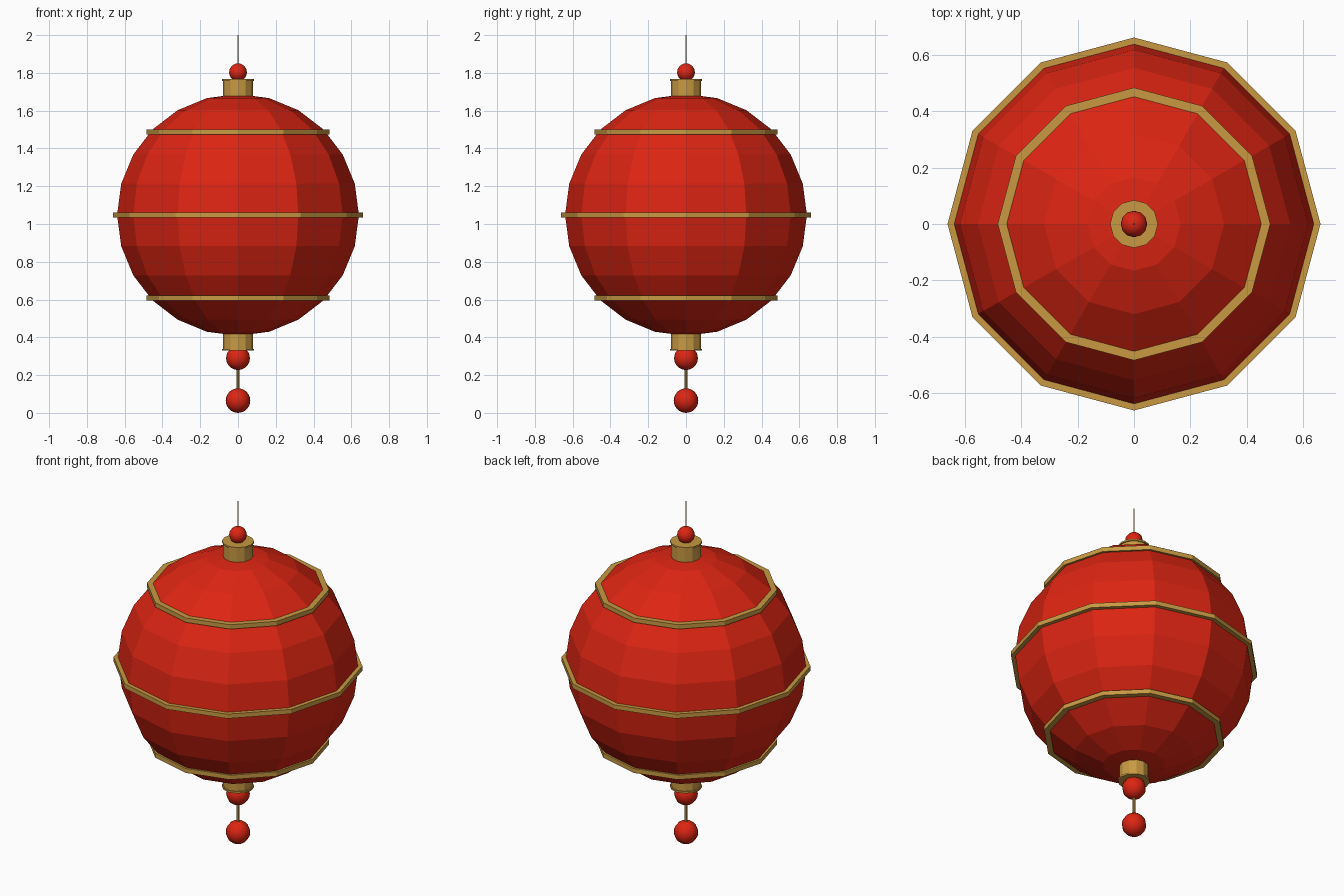
import bpy, bmesh, math

if "Cube" in bpy.data.objects:
    bpy.data.objects.remove(bpy.data.objects["Cube"])

def material(name, rgb):
    m = bpy.data.materials.new(name)
    m.diffuse_color = (*rgb, 1)
    m.use_nodes = True
    m.node_tree.nodes["Principled BSDF"].inputs["Base Color"].default_value = m.diffuse_color
    return m

RED = material("lantern red", (0.72, 0.018, 0.006))
GOLD = material("gold trim", (0.58, 0.32, 0.055))
SIDES = 12
CENTRE, RADIUS = 1.048, 0.64

def finish(bm, name, mat, smooth=False):
    bmesh.ops.recalc_face_normals(bm, faces=bm.faces)
    for f in bm.faces:
        f.smooth = smooth
    me = bpy.data.meshes.new(name)
    bm.to_mesh(me)
    bm.free()
    me.materials.append(mat)
    ob = bpy.data.objects.new(name, me)
    bpy.context.collection.objects.link(ob)
    return ob

def ball(name, z, r, rings=12, smooth=True):
    bm = bmesh.new()
    bmesh.ops.create_uvsphere(bm, u_segments=SIDES, v_segments=rings, radius=r)
    bmesh.ops.translate(bm, verts=bm.verts, vec=(0, 0, z))
    return finish(bm, name, RED, smooth)

def lathe(name, profile, mat, sides=SIDES, closed=False):
    """Revolve (radius, z) points; open profiles get end caps."""
    bm = bmesh.new()
    loops = [[bm.verts.new((r * math.cos(2 * math.pi * i / sides),
                            r * math.sin(2 * math.pi * i / sides), z))
              for i in range(sides)] for r, z in profile]
    pairs = list(zip(loops, loops[1:]))
    if closed:
        pairs.append((loops[-1], loops[0]))
    for a, b in pairs:
        for i in range(sides):
            j = (i + 1) % sides
            bm.faces.new((a[i], a[j], b[j], b[i]))
    if not closed:
        bm.faces.new(loops[0])
        bm.faces.new(loops[-1])
    return finish(bm, name, mat)

# Faceted paper body
ball("lantern_body", CENTRE, RADIUS, smooth=False)

# Three square-section hoops
def hoop(name, z, inner, outer, h=0.013):
    lathe(name, [(inner, z - h), (outer, z - h), (outer, z + h), (inner, z + h)],
          GOLD, closed=True)

hoop("middle_hoop", CENTRE, 0.625, 0.662)
hoop("upper_hoop", CENTRE + 0.44, 0.445, 0.484)
hoop("lower_hoop", CENTRE - 0.44, 0.445, 0.484)

# End caps with a thin outer rim, mirrored about the body centre
for name, s in (("top_cap", 1), ("bottom_cap", -1)):
    lathe(name, [(r, CENTRE + s * d) for r, d in
                 ((0.079, 0.60), (0.079, 0.709), (0.085, 0.709), (0.085, 0.719))], GOLD)

# Beads
ball("top_bead", 1.803, 0.047)
ball("upper_tassel_bead", 0.29, 0.063)
ball("lower_tassel_bead", 0.065, 0.065)

# Tassel cord and hanging wire
lathe("tassel_cord", [(0.008, 0.08), (0.008, 0.30)], GOLD, 8)
lathe("hanging_wire", [(0.004, 1.80), (0.003, 2.0)], GOLD, 8)
